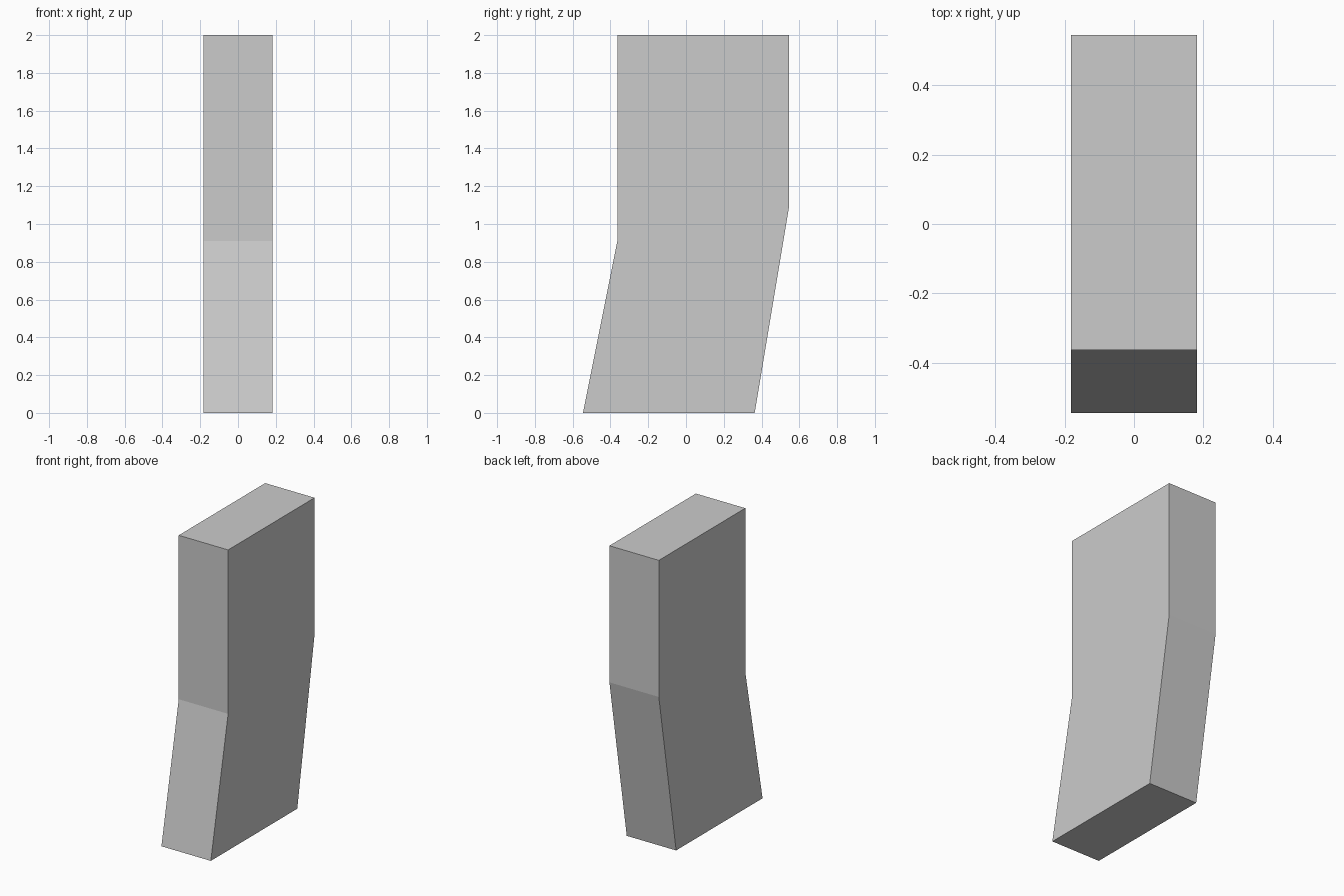
import bpy, bmesh

if "Cube" in bpy.data.objects:
    bpy.data.objects.remove(bpy.data.objects["Cube"])

U = 2 / 11  # the whole shape sits on a grid of 11 units in height

# Side profile (y, z) in grid units: leaning lower half, upright upper half
profile = [(-3, 0), (2, 0), (3, 6), (3, 11), (-2, 11), (-2, 5)]

# Bent slab: profile extruded across x
bm = bmesh.new()
face = bm.faces.new([bm.verts.new((-U, y * U, z * U)) for y, z in profile])
result = bmesh.ops.extrude_face_region(bm, geom=[face])
side = [v for v in result["geom"] if isinstance(v, bmesh.types.BMVert)]
bmesh.ops.translate(bm, verts=side, vec=(2 * U, 0, 0))
bmesh.ops.recalc_face_normals(bm, faces=bm.faces)

mesh = bpy.data.meshes.new("bent_slab")
bm.to_mesh(mesh)
bm.free()
slab = bpy.data.objects.new("bent_slab", mesh)
bpy.context.collection.objects.link(slab)
